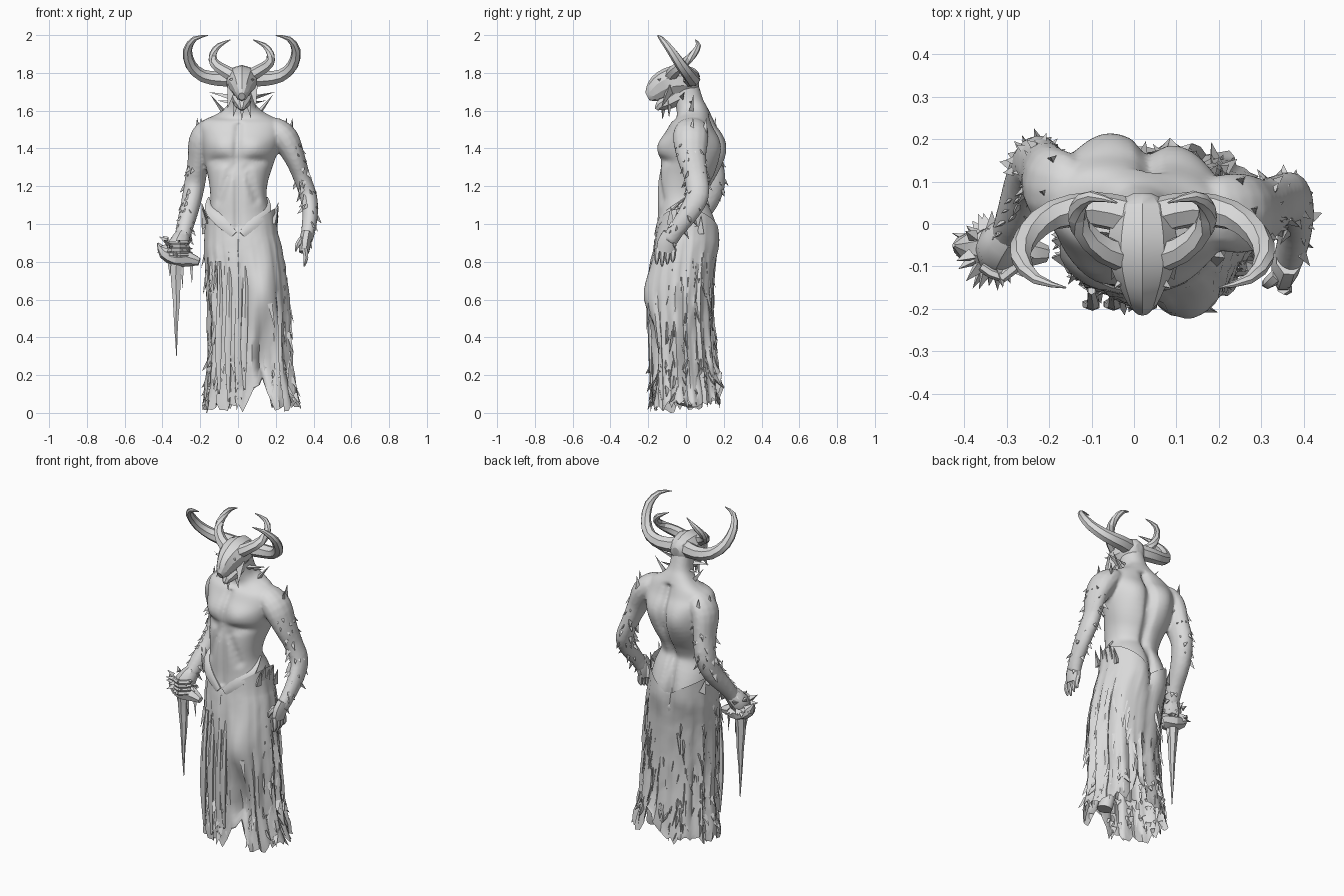
import bpy, bmesh, math, random
from mathutils import Vector

if "Cube" in bpy.data.objects:
    bpy.data.objects.remove(bpy.data.objects["Cube"])

random.seed(7)
stone = bpy.data.materials.new("stone_grey")
stone.diffuse_color = (0.7, 0.7, 0.7, 1)
stone.use_nodes = True
stone.node_tree.nodes["Principled BSDF"].inputs["Base Color"].default_value = stone.diffuse_color
HX = .02                                    # the head sits slightly off centre


def finish(name, bm, angle=40):
    bmesh.ops.recalc_face_normals(bm, faces=bm.faces)
    me = bpy.data.meshes.new(name)
    bm.to_mesh(me)
    bm.free()
    me.materials.append(stone)
    ob = bpy.data.objects.new(name, me)
    bpy.context.collection.objects.link(ob)
    bpy.ops.object.select_all(action='DESELECT')
    ob.select_set(True)
    bpy.context.view_layer.objects.active = ob
    bpy.ops.object.shade_smooth_by_angle(angle=math.radians(angle))
    return ob


def spline(keys, steps):
    """Smooth interpolation through key tuples."""
    out = []
    for i in range(len(keys) - 1):
        a, b = keys[max(i - 1, 0)], keys[i]
        c, d = keys[i + 1], keys[min(i + 2, len(keys) - 1)]
        for s in range(steps):
            t = s / steps
            out.append([0.5 * (2*q + (r-p)*t + (2*p-5*q+4*r-w)*t*t + (3*q-p-3*r+w)*t**3)
                        for p, q, r, w in zip(a, b, c, d)])
    return out + [list(keys[-1])]


def tube(name, keys, sides=10, steps=3, ref=(1, 0, 0), power=1.0, tweak=None, caps=True, angle=40):
    """Loft of elliptical rings; each key is x, y, z, radius_u, radius_v."""
    pts = spline(keys, steps)
    bm = bmesh.new()
    rings = []
    for i, p in enumerate(pts):
        c = Vector(p[:3])
        t = (Vector(pts[min(i+1, len(pts)-1)][:3]) - Vector(pts[max(i-1, 0)][:3])).normalized()
        u = Vector(ref)
        u = (u - t * u.dot(t)).normalized()
        v = t.cross(u)
        ring = []
        for k in range(sides):
            a = math.tau * (k + 0.5) / sides
            ca, sa = math.cos(a), math.sin(a)
            ca = math.copysign(abs(ca) ** power, ca)
            sa = math.copysign(abs(sa) ** power, sa)
            d = u * ca * max(p[3], .001) + v * sa * max(p[4], .001)
            co = c + d
            if tweak:
                co = tweak(co, d.normalized(), k, i / (len(pts) - 1))
            ring.append(bm.verts.new(co))
        rings.append(ring)
    for r, s in zip(rings, rings[1:]):
        for k in range(sides):
            n = (k + 1) % sides
            bm.faces.new((r[k], r[n], s[n], s[k]))
    if caps:
        bm.faces.new(rings[0])
        bm.faces.new(rings[-1])
    return finish(name, bm, angle)


def spike(bm, base, direction, length, width):
    d = Vector(direction).normalized()
    u = d.orthogonal().normalized()
    v = d.cross(u)
    r = [bm.verts.new(Vector(base) + (u * math.cos(a) + v * math.sin(a)) * width)
         for a in (0, 2.1, 4.2)]
    tip = bm.verts.new(Vector(base) + d * length)
    for k in range(3):
        bm.faces.new((r[k], r[(k + 1) % 3], tip))
    bm.faces.new(r)


def shards(name, target, count, length, width, lift, droop, zmin=0, zmax=9, keep=None):
    """Torn splinters scattered over a part, hanging down and outward."""
    bm = bmesh.new()
    faces = [f for f in target.data.polygons if zmin < f.center.z < zmax
             and (keep is None or keep(f.center))]
    for f in random.choices(faces, weights=[f.area for f in faces], k=count):
        d = f.normal * lift + Vector((random.uniform(-.2, .2), random.uniform(-.2, .2), -droop))
        s = random.uniform(.5, 1.3)
        spike(bm, f.center - f.normal * width * .5, d, length * s, width * s)
    finish(name, bm, 20)


def bump(x, z, cx, cz, sx, sz):
    return math.exp(-((x - cx) / sx) ** 2 - ((z - cz) / sz) ** 2)


# Torso and neck: pectorals, belly line, rib arch, spine groove, shoulder blades, glutes
def muscles(co, d, k, t):
    x, z = co.x, co.z
    ax = abs(x)
    if d.y < 0:
        line = math.exp(-(x / .016) ** 2)
        co.y -= .026 * bump(ax, z, .09, 1.41, .085, .06)
        co.y += .018 * line * (.97 < z < 1.54) + .02 * bump(ax, z, .10, 1.335, .08, .022)
        co.y += .015 * math.exp(-((ax - .03 - (1.32 - z) * .35) / .02) ** 2) * (1.12 < z < 1.32)
    else:
        spine = .035 * max(0, min(1, (z - 1.0) * 3))
        co.y += .03 * bump(abs(x - spine), z, .10, 1.40, .08, .11)
        co.y += .022 * bump(ax, z, .085, .93, .075, .10)
        co.y -= .03 * math.exp(-((x - spine) / .022) ** 2) * (.85 < z < 1.58)
    co.y -= .12 * x * max(0, min(1, (z - 1.1) * 4)) * (1 if d.y > 0 else .4)
    return co


torso = tube("torso", [(.02, 0, .78, .18, .14), (.015, 0, .92, .19, .155), (.01, -.005, 1.02, .177, .15),
                       (.003, -.022, 1.13, .15, .13), (.002, -.01, 1.23, .157, .142),
                       (.005, .018, 1.33, .184, .157), (.012, .03, 1.43, .208, .154),
                       (.018, .035, 1.50, .222, .128), (.02, .04, 1.55, .195, .10),
                       (.02, .035, 1.59, .115, .085), (HX, .02, 1.64, .07, .075),
                       (HX, -.005, 1.74, .06, .07)],
             sides=52, steps=4, power=.9, tweak=muscles)

# Arms
left_arm = tube("left_arm", [(.13, .035, 1.52, .05, .035), (.19, .03, 1.505, .085, .062),
                             (.25, .025, 1.45, .095, .073), (.30, .03, 1.35, .078, .056),
                             (.337, .052, 1.25, .064, .046), (.372, .06, 1.15, .062, .046),
                             (.382, .015, 1.06, .055, .042), (.373, -.05, .97, .045, .038),
                             (.36, -.09, .91, .045, .034)], 14, 3, (0, 1, 0))
right_arm = tube("right_arm", [(-.11, .065, 1.52, .05, .035), (-.155, .075, 1.50, .085, .06),
                               (-.195, .09, 1.44, .094, .066), (-.212, .12, 1.32, .08, .056),
                               (-.23, .14, 1.21, .068, .056), (-.252, .10, 1.10, .06, .052),
                               (-.28, .015, .99, .048, .046), (-.305, -.05, .89, .04, .038)],
                 14, 3, (0, 1, 0))
shards("left_arm_thorns", left_arm, 50, .04, .013, .6, .6, zmax=1.45, keep=lambda c: c.x > .3)
shards("right_arm_thorns", right_arm, 50, .04, .013, .6, .6, zmax=1.4,
       keep=lambda c: c.x < -.23 or c.y > .12)
bm = bmesh.new()
for x, y in ((.28, .03), (.25, .10), (-.19, .15), (-.21, .07)):
    spike(bm, (x, y, 1.485), (x * .4, .1, 1), .08, .018)
finish("shoulder_thorns", bm, 20)

# Fuse the arms into the chest as one smooth body
bpy.ops.object.select_all(action='DESELECT')
for ob in (torso, left_arm, right_arm):
    ob.select_set(True)
bpy.context.view_layer.objects.active = torso
bpy.ops.object.join()
torso.name = "body"
fuse = torso.modifiers.new("fuse", 'REMESH')
fuse.mode, fuse.voxel_size, fuse.use_smooth_shade = 'VOXEL', .009, True
soften = torso.modifiers.new("soften", 'SMOOTH')
soften.factor, soften.iterations = .5, 4

# Head: tall angular skull, jaw and beard spikes
tube("head", [(HX, .07, 1.755, .025, .03), (HX, .045, 1.757, .062, .066),
              (HX, -.03, 1.758, .085, .085), (HX, -.09, 1.748, .08, .08),
              (HX, -.14, 1.722, .055, .07), (HX, -.18, 1.69, .036, .048),
              (HX, -.205, 1.675, .018, .022)], 10, 2, angle=25)
tube("jaw", [(HX, -.02, 1.69, .06, .055), (HX, -.09, 1.65, .05, .045), (HX, -.14, 1.625, .028, .028),
             (HX, -.155, 1.605, .008, .01)], 8, 2, angle=20)
bm = bmesh.new()
spike(bm, (HX, -.12, 1.64), (0, -.05, -1), .09, .02)
for s in (-1, 1):
    spike(bm, (HX + s * .03, -.09, 1.65), (s * .2, 0, -1), .09, .018)
    spike(bm, (HX + s * .055, -.08, 1.73), (s * .15, -.4, -.9), .13, .03)    # cheek
    spike(bm, (HX + s * .06, -.02, 1.67), (s, .1, .25), .12, .015)           # ear
    spike(bm, (HX + s * .04, .02, 1.64), (s, .2, .15), .09, .014)
    spike(bm, (HX + s * .10, .03, 1.60), (s * .7, .1, .9), .11, .014)        # collar barb
    spike(bm, (HX + s * .03, -.12, 1.76), (s * .6, -.5, .1), .05, .025)      # brow
finish("face_spikes", bm, 20)

# Horns: large outer pair sweeping forward, small inner pair curling back
for s, side in ((-1, "right"), (1, "left")):
    outer = [(.04, .02, 1.77, .045, .045), (.12, .035, 1.768, .042, .04),
             (.21, .02, 1.785, .036, .034), (.27, -.025, 1.84, .03, .03),
             (.287, -.08, 1.92, .023, .024), (.25, -.13, 1.98, .013, .014),
             (.18, -.15, 1.998, .002, .002)]
    inner = [(.03, -.08, 1.775, .038, .038), (.09, -.06, 1.81, .033, .033),
             (.145, -.01, 1.85, .025, .027), (.152, .04, 1.90, .02, .02),
             (.12, .065, 1.945, .014, .014), (.06, .05, 1.975, .002, .002)]
    for kind, keys in (("outer", outer), ("inner", inner)):
        tube(side + "_" + kind + "_horn", [(HX + s * k[0],) + k[1:] for k in keys],
             7, 2, (0, 1, .3), angle=30)

# Left hand hanging open
tube("left_palm", [(.365, -.08, .95, .032, .045), (.355, -.10, .90, .034, .055),
                   (.35, -.11, .85, .028, .05)], 8, 2)
for k in range(4):
    y = -.15 + k * .028
    tube("left_finger", [(.352, y, .87, .016, .016), (.36, y - .004, .82, .014, .014),
                         (.35, y - .005, .775 + .012 * abs(k - 1), .005, .005)], 6, 2)
tube("left_thumb", [(.34, -.12, .92, .018, .018), (.315, -.14, .89, .014, .014),
                    (.305, -.14, .855, .004, .004)], 6, 2)

# Right fist with a barbed dagger pointing down
tube("right_fist", [(-.29, -.02, .94, .04, .045), (-.315, -.055, .89, .058, .058),
                    (-.325, -.075, .83, .045, .05)], 9, 2)
for k in range(4):
    z = .90 - k * .022
    tube("right_finger", [(-.265, -.08, z, .014, .014), (-.31, -.125, z, .014, .014),
                          (-.36, -.10, z, .011, .011)], 6, 2, (0, 0, 1))
tube("dagger_guard", [(-.205, -.07, .80, .02, .02), (-.26, -.065, .815, .04, .04),
                      (-.325, -.06, .82, .045, .06), (-.39, -.055, .85, .035, .04),
                      (-.425, -.05, .90, .004, .004)], 7, 2, (0, 0, 1), angle=20)
tube("dagger_blade", [(-.325, -.06, .80, .035, .03), (-.33, -.06, .72, .03, .022),
                      (-.326, -.06, .6, .022, .016), (-.328, -.06, .47, .012, .01),
                      (-.325, -.06, .30, .002, .002)], 6, 2, angle=20)
bm = bmesh.new()
for k in range(30):
    d = Vector((math.cos(k * 2.4), math.sin(k * 2.4), random.uniform(-.5, .8)))
    spike(bm, Vector((-.33, -.06, .87)) + Vector((d.x * .055, d.y * .05, d.z * .06)), d,
          random.uniform(.03, .055), .018)
for x, l in ((-.25, .13), (-.365, .09), (-.30, .15)):
    spike(bm, (x, -.06, .81), (.05, 0, -1), l, .014)
finish("dagger_barbs", bm, 20)

# Left shin seen through the split hem
tube("left_shin", [(.15, -.05, .45, .05, .06), (.17, -.01, .3, .055, .07),
                   (.20, .01, .12, .042, .05), (.215, 0, .04, .04, .05)], 12, 3)

# Long torn skirt: glutes, forward left knee, recess below it, folds and ragged hem
SIDES = 72
fold = [random.uniform(-.013, .013) for _ in range(SIDES)]
hem = [random.uniform(0, .07) for _ in range(SIDES)]


def cloth(co, d, k, t):
    x, z = co.x, co.z
    depth = min(1, t * 1.4)
    thigh = bump(x, z, .13, .65, .075, .2)
    co += Vector((d.x, d.y, 0)) * depth * (1 - thigh) * (
        fold[k] + random.uniform(-.006, .006) + .007 * math.sin(k * 1.3))
    if d.y < 0:
        co.y += .07 * bump(x, z, .135, .25, .05, .22) - .045 * bump(x, z, .14, .62, .065, .14)
        co.y += .02 * bump(x, z, .04, .6, .02, .3)
    else:
        co.y += .022 * bump(abs(x), z, .085, .93, .075, .10)
        co.y -= .02 * bump(x, z, .01, .93, .02, .1)
    if t < .12:
        co.z += (.13 * abs(d.x) - .03) * (1 - t / .12)
    low = max(0, (t - .8) / .2)
    co.z += low * (hem[k] * .8 + .17 * max(0, 1 - abs(x - .12) / .075))
    return co


skirt = tube("skirt", [(.012, 0, .96, .187, .156), (.022, -.006, .88, .202, .164),
                       (.042, -.022, .72, .208, .168), (.056, -.026, .5, .213, .166),
                       (.06, -.015, .25, .215, .172), (.068, 0, .01, .25, .187)],
             SIDES, 5, power=.87, tweak=cloth, caps=False, angle=50)
shards("skirt_splinters", skirt, 150, .11, .012, .12, 1, zmin=.14, zmax=.85,
       keep=lambda c: abs(c.x - .04) > .1 or (c.y > 0 and c.z < .7))
shards("hem_tatters", skirt, 90, .06, .016, .4, .7, zmin=.07, zmax=.3,
       keep=lambda c: abs(c.x - .12) > .05)

# Hanging front strips
for x, top, bottom in ((-.10, .80, .1), (-.05, .85, .06), (0, .92, .05), (.035, .85, .12)):
    tube("front_strip", [(x, -.155, top, .010, .012), (x + .004, -.190, .6, .017, .012),
                         (x - .004, -.188, .35, .02, .012), (x, -.183, bottom, .006, .004)], 6, 3)

# Pointed hip wraps forming a V at the front, with upright thorns
bm = bmesh.new()
for s, side in ((-1, "right"), (1, "left")):
    tube(side + "_hip_wrap", [(s*.155, .0, 1.14, .004, .004), (s*.152, -.075, 1.08, .010, .025),
                              (s*.10, -.135, 1.02, .010, .032), (s*.02, -.157, .945, .010, .022)],
         8, 3, (0, 1, 0), angle=30)
    for y, z in ((-.08, 1.0), (-.04, 1.02), (.0, .98), (.04, .99), (.08, .95)):
        spike(bm, (.01 + s * .18, y, z), (s * .25, 0, 1), .10, .022)
finish("hip_thorns", bm, 20)
